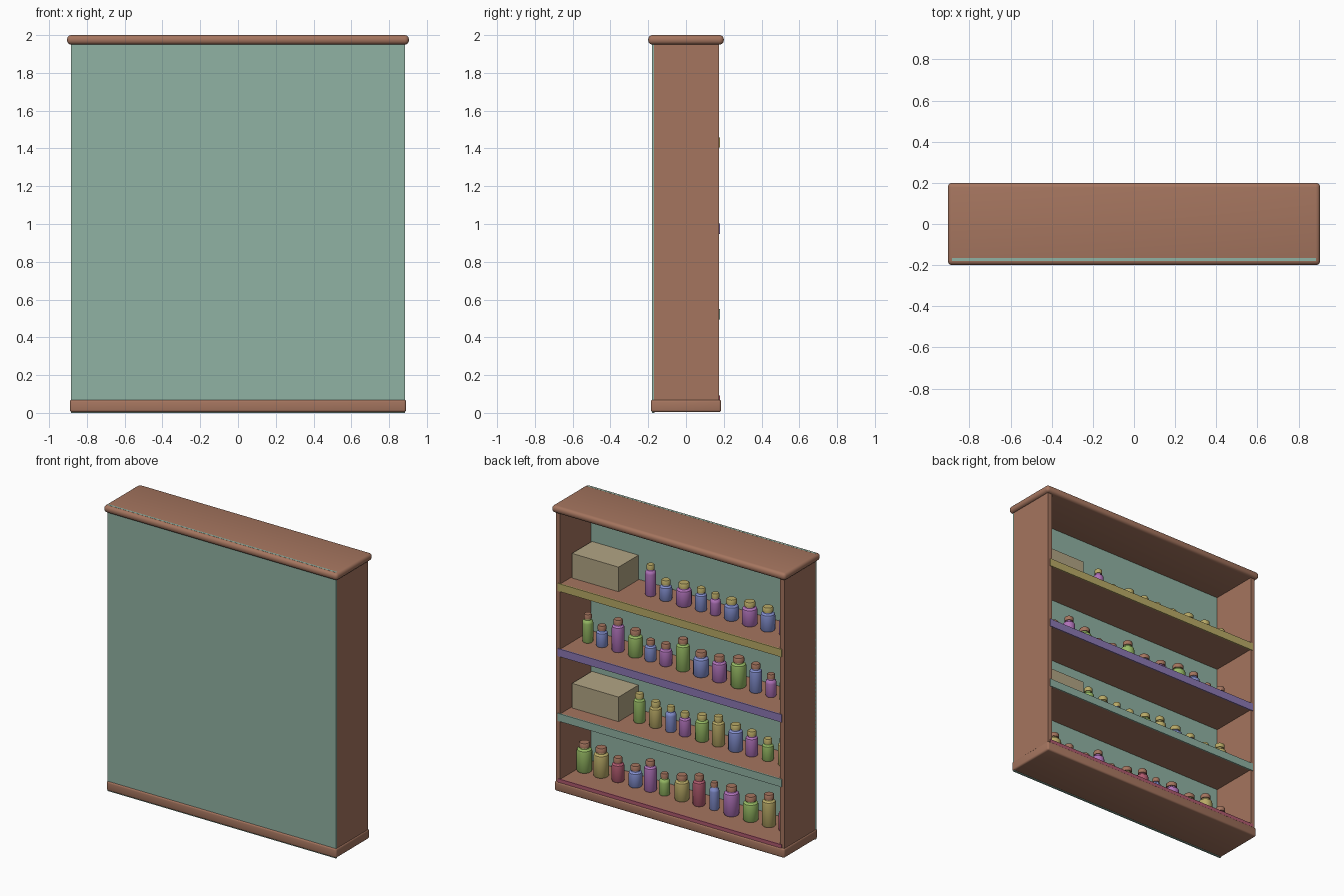
import bpy, bmesh, math

if "Cube" in bpy.data.objects:
    bpy.data.objects.remove(bpy.data.objects["Cube"])


def mat(name, r, g, b):
    m = bpy.data.materials.new(name)
    m.diffuse_color = (r, g, b, 1)
    m.use_nodes = True
    m.node_tree.nodes["Principled BSDF"].inputs["Base Color"].default_value = m.diffuse_color
    return m


wood = mat("wood brown", .376, .178, .114)
teal = mat("sage teal", .28, .445, .366)
beige = mat("box beige", .445, .376, .231)
yellow = mat("mustard yellow", .485, .402, .135)
violet = mat("violet", .262, .188, .456)
red = mat("rose red", .43, .102, .156)
green = mat("leaf green", .305, .485, .127)
blue = mat("periwinkle blue", .223, .27, .61)
purple = mat("orchid purple", .43, .17, .485)


def finish(name, bm, mats):
    me = bpy.data.meshes.new(name)
    bm.to_mesh(me)
    bm.free()
    ob = bpy.data.objects.new(name, me)
    bpy.context.collection.objects.link(ob)
    for m in mats:
        me.materials.append(m)
    return ob


def box(name, lo, hi, m, bevel=0, seg=3):
    bm = bmesh.new()
    bmesh.ops.create_cube(bm, size=1)
    for v in bm.verts:
        v.co = [(lo[i] + hi[i]) / 2 + v.co[i] * (hi[i] - lo[i]) for i in range(3)]
    if bevel:
        bmesh.ops.bevel(bm, geom=bm.edges[:], offset=bevel, segments=seg,
                        profile=.5, affect='EDGES')
    return finish(name, bm, [m])


def smooth(ob, angle):
    bpy.ops.object.select_all(action='DESELECT')
    ob.select_set(True)
    bpy.context.view_layer.objects.active = ob
    bpy.ops.object.shade_smooth_by_angle(angle=math.radians(angle))


def jar(name, x, y, z, r, h, body, cap, n=20):
    # lathed profile: body, shoulder, neck, then a stopper
    cap_z = h - .032
    prof = [(0, 0), (r * .9, 0), (r, .008), (r, cap_z - .03), (r * .93, cap_z - .017),
            (r * .62, cap_z - .008), (r * .58, cap_z), (r * .72, cap_z),
            (r * .72, h - .006), (r * .62, h), (0, h)]
    bm = bmesh.new()
    rings = []
    for pr, pz in prof:
        if pr == 0:
            rings.append([bm.verts.new((x, y, z + pz))] * n)
        else:
            rings.append([bm.verts.new((x + pr * math.cos(2 * math.pi * k / n),
                                        y + pr * math.sin(2 * math.pi * k / n),
                                        z + pz)) for k in range(n)])
    for i in range(len(prof) - 1):
        a, b = rings[i], rings[i + 1]
        for k in range(n):
            j = (k + 1) % n
            loop = list(dict.fromkeys((a[k], a[j], b[j], b[k])))
            bm.faces.new(loop).material_index = int(i >= 6)
    smooth(finish(name, bm, [body, cap]), 40)


# carcass: rounded top board, base, sides and coloured panel
smooth(box("top_board", (-.905, -.2, 1.95), (.905, .2, 2.0), wood, .022, 4), 35)
smooth(box("base_board", (-.89, -.186, .004), (.89, .186, .07), wood, .012, 3), 35)
for s, side in ((-1, "left"), (1, "right")):
    xs = sorted((s * .85, s * .884))
    box(side + "_side", (xs[0], -.17, .01), (xs[1], .176, 1.99), wood)
box("closing_panel", (-.884, -.179, 0), (.884, -.166, 2.0005), teal)

# shelves with coloured edge strips
tops = [.09, .547, 1.0, 1.456]
for i, (z, m) in enumerate(zip(tops, (red, teal, violet, yellow))):
    box(f"shelf_{i + 1}", (-.86, -.17, z - .048), (.86, .172, z), wood)
    box(f"shelf_strip_{i + 1}", (-.866, .172, z - .052), (.866, .181, z + .002), m)

# storage boxes
for i in (1, 3):
    box(f"storage_box_{i}", (.48, -.16, tops[i]), (.84, .06, tops[i] + .172), beige)

# jars per shelf: (x, radius, height) with repeating colour order
rows = [
    ([green, yellow, red, blue, purple], wood,
     [(.80, .05, .2), (.67, .05, .2), (.54, .041, .165), (.405, .044, .145),
      (.29, .041, .21), (.18, .035, .15), (.045, .047, .175), (-.088, .041, .21),
      (-.205, .032, .19), (-.338, .05, .2), (-.487, .05, .17), (-.628, .045, .22),
      (-.755, .044, .17)]),
    ([green, yellow, blue, purple], yellow,
     [(.374, .038, .2), (.249, .041, .178), (.131, .035, .175), (.022, .038, .163),
      (-.111, .044, .182), (-.237, .041, .205), (-.37, .047, .182), (-.495, .041, .17),
      (-.62, .038, .15), (-.75, .044, .19)]),
    ([green, blue, purple], wood,
     [(.774, .035, .195), (.664, .038, .145), (.539, .041, .22), (.405, .047, .185),
      (.288, .038, .145), (.17, .041, .152), (.037, .044, .22), (-.103, .05, .168),
      (-.244, .047, .175), (-.393, .05, .205), (-.526, .041, .195), (-.644, .035, .155),
      (-.755, .038, .17)]),
    ([purple, blue], yellow,
     [(.288, .035, .215), (.17, .041, .14), (.03, .05, .157), (-.103, .038, .157),
      (-.213, .035, .148), (-.338, .047, .142), (-.479, .05, .162), (-.62, .047, .162),
      (-.755, .04, .15)]),
]
for i, (cols, cap, jars) in enumerate(rows):
    for k, (x, r, h) in enumerate(jars):
        jar(f"jar_{i + 1}_{k + 1}", x, -.02, tops[i], r, h, cols[k % len(cols)], cap)
